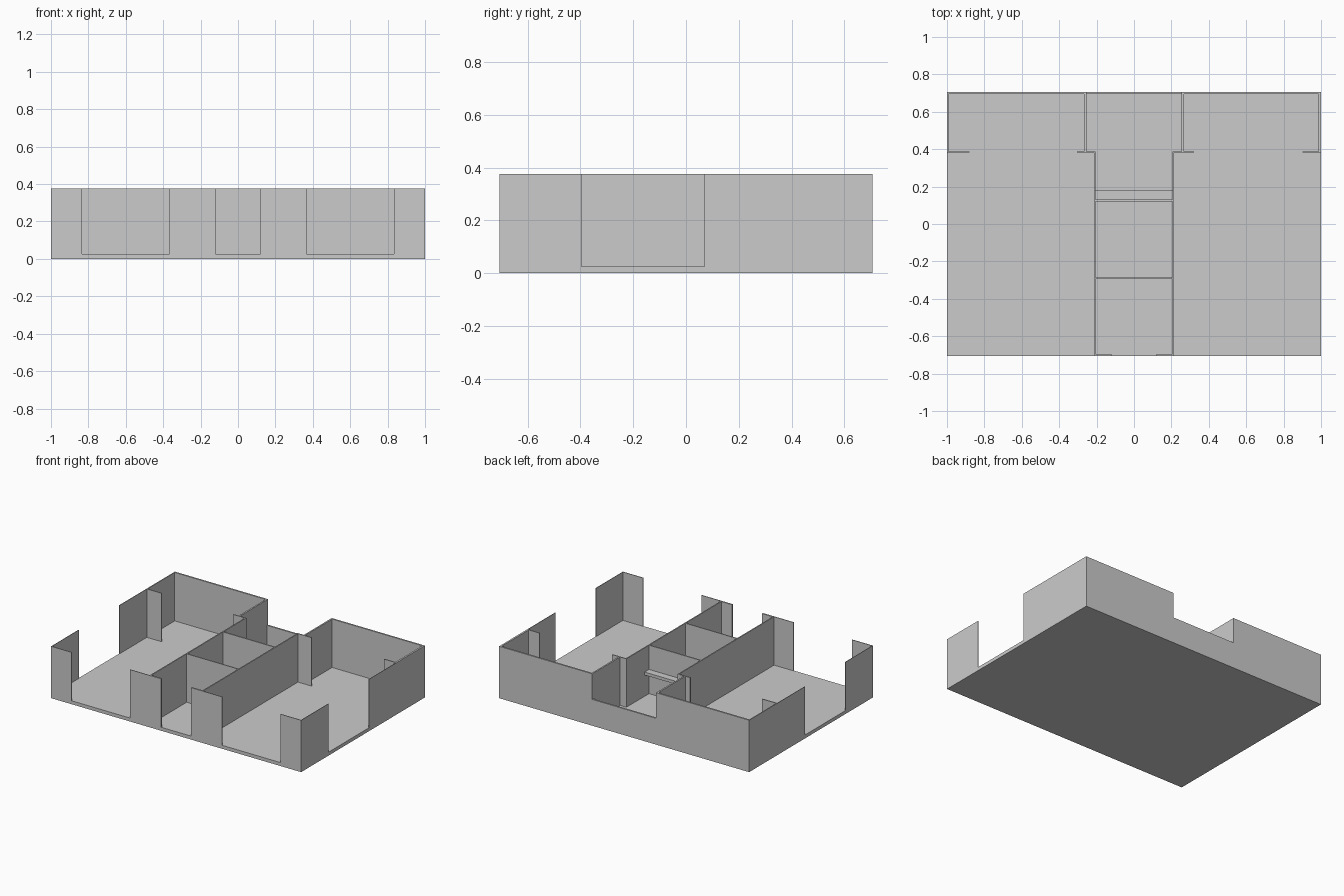
import bpy

if "Cube" in bpy.data.objects:
    bpy.data.objects.remove(bpy.data.objects["Cube"])

H = 0.375      # wall top
F = 0.025      # floor top
D = 0.707      # half depth


def box(name, x0, x1, y0, y1, z0=F, z1=H):
    """Axis-aligned box given by its extents."""
    bpy.ops.mesh.primitive_cube_add(
        size=1, location=((x0 + x1) / 2, (y0 + y1) / 2, (z0 + z1) / 2))
    ob = bpy.context.object
    ob.name = name
    ob.scale = (x1 - x0, y1 - y0, z1 - z0)
    bpy.ops.object.transform_apply(location=False, rotation=False, scale=True)
    return ob


def side_box(name, s, a, b, y0, y1, z0=F, z1=H):
    """Box on the left (s=-1) or right (s=1), a and b measured from the centre."""
    return box(name, min(s * a, s * b), max(s * a, s * b), y0, y1, z0, z1)


# Floor slab
box("floor_slab", -1, 1, -D, D, 0, F)

for s, side in ((-1, "left"), (1, "right")):
    back_thick = 0.007 if s < 0 else 0.013
    corner_in = 0.88 if s < 0 else 0.90
    jamb_out = 0.305 if s < 0 else 0.32

    # Front wall pieces between the openings
    side_box(side + "_front_corner", s, 0.835, 1, -D, -D + 0.005)
    side_box(side + "_front_pier", s, 0.205, 0.367, -D, -D + 0.005)
    side_box(side + "_entry_jamb", s, 0.12, 0.205, -D, -D + 0.011)

    # Outer side walls with a wide opening
    side_box(side + "_side_front", s, 0.996, 1, -D, -0.395)
    side_box(side + "_side_middle", s, 0.996, 1, 0.07, 0.381)
    side_box(side + "_side_back", s, 1 - back_thick, 1, 0.381, D)

    # Back wall of the rear room
    side_box(side + "_back_wall", s, 0.255, 1, D - 0.012, D)

    # Partitions
    side_box(side + "_rear_partition", s, 0.255, 0.266, 0.381, D)
    side_box(side + "_corridor_wall", s, 0.205, 0.213, -D, 0.388)
    side_box(side + "_rear_jamb", s, 0.205, jamb_out, 0.381, 0.388)
    side_box(side + "_rear_corner_jamb", s, corner_in, 1, 0.381, 0.388)

# Low central back wall
box("low_back_wall", -0.255, 0.255, D - 0.012, D, F, 0.19)

# Cross walls and shelf in the central corridor
box("front_cross_wall", -0.205, 0.205, -0.293, -0.286)
box("rear_cross_wall", -0.205, 0.205, 0.121, 0.13)
box("corridor_shelf", -0.205, 0.205, 0.13, 0.18, 0.178, 0.2)
